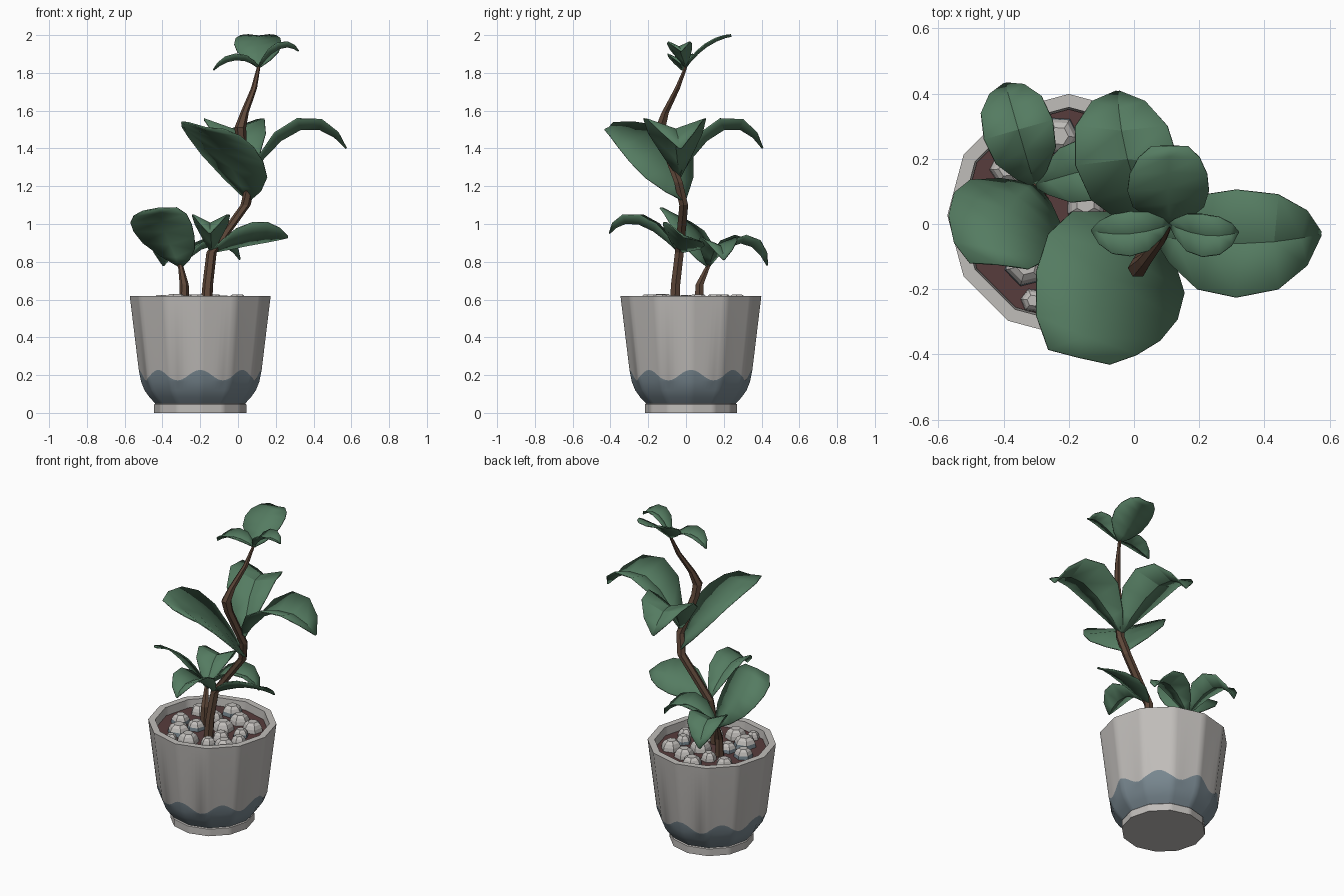
import bpy, math, random
from mathutils import Vector as V

if "Cube" in bpy.data.objects:
    bpy.data.objects.remove(bpy.data.objects["Cube"])

random.seed(11)


def mat(name, c):
    m = bpy.data.materials.new(name)
    m.diffuse_color = (*c, 1)
    m.use_nodes = True
    m.node_tree.nodes["Principled BSDF"].inputs["Base Color"].default_value = m.diffuse_color
    return m


GREY = mat("pot grey", (.53, .51, .49))
BLUE = mat("slate blue", (.19, .245, .28))
SOIL = mat("soil brown", (.095, .045, .045))
BARK = mat("bark brown", (.11, .062, .04))
LEAF = mat("leaf green", (.09, .20, .12))


def make(name, verts, faces, mats, ids=None, smooth=None):
    me = bpy.data.meshes.new(name)
    me.from_pydata(verts, [], faces)
    for m in mats:
        me.materials.append(m)
    if ids:
        for p, i in zip(me.polygons, ids):
            p.material_index = i
    ob = bpy.data.objects.new(name, me)
    bpy.context.collection.objects.link(ob)
    if smooth:
        bpy.ops.object.select_all(action='DESELECT')
        ob.select_set(True)
        bpy.context.view_layer.objects.active = ob
        bpy.ops.object.shade_smooth_by_angle(angle=math.radians(smooth))
    return ob


def skin(name, rings, mats, row_mat=lambda r: 0, smooth=None):
    """Join equal rings of points into a closed tube with end caps."""
    n = len(rings[0])
    verts = [p for r in rings for p in r]
    faces, ids = [], []
    for r in range(len(rings) - 1):
        for i in range(n):
            j = (i + 1) % n
            faces.append((r*n + i, r*n + j, (r+1)*n + j, (r+1)*n + i))
            ids.append(row_mat(r))
    faces += [tuple(reversed(range(n))), tuple(range((len(rings)-1)*n, len(rings)*n))]
    ids += [row_mat(0), row_mat(len(rings) - 2)]
    return make(name, verts, faces, mats, ids, smooth)


# pot: twelve flat sides, cut finely so the glaze edge can wave
CX, CY, COLS = -.2, .026, 96


def pot_ring(r, z):
    pts = []
    for i in range(COLS):
        a = 2 * math.pi * i / COLS
        zz = z(a) if callable(z) else z
        rr = r(zz) if callable(r) else r
        k = rr * math.cos(math.pi/12) / math.cos(a % (math.pi/6) - math.pi/12)
        pts.append((CX + k*math.cos(a), CY + k*math.sin(a), zz))
    return pts


profile = [(.244, 0), (.244, .045), (.238, .05), (.268, .082), (.295, .12), (.313, .165),
           (lambda z: .322 + (z - .2) * .121, lambda a: .2 + .028 * math.cos(8*a)),
           (.373, .62), (.332, .62), (.322, .5)]
skin("pot", [pot_ring(r, z) for r, z in profile], [GREY, BLUE],
     lambda r: 1 if 2 <= r <= 5 else 0, 35)
skin("soil", [pot_ring(.326, .52), pot_ring(.326, .57)], [SOIL])

# stones: low faceted lumps, many with a slate blue skirt
placed = [(-.31, -.235, .036), (-.33, -.125, .064), (-.23, .27, .058), (-.39, .17, .05)]
for _ in range(3000):
    a, d, r = random.uniform(0, 6.28), .26 * math.sqrt(random.random()), random.uniform(.042, .064)
    x, y = CX + d*math.cos(a), CY + d*math.sin(a)
    clear = all(math.hypot(x-u, y-v) > r + w for u, v, w in placed)
    stems = min(math.hypot(x+.165, y+.055), math.hypot(x+.285, y-.07)) > r + .02
    if clear and stems and len(placed) < 16:
        placed.append((x, y, r))
for i, (x, y, r) in enumerate(placed):
    turn, h = random.uniform(0, 1), .032 + r * .6
    rings = [[(x + r*k*math.cos(turn + j*math.pi/3), y + r*k*math.sin(turn + j*math.pi/3), .56 + h*f)
              for j in range(6)] for k, f in ((1.1, 0), (1.0, .5), (.82, .8), (.5, 1))]
    blue = i % 5 in (1, 2)
    skin(f"stone_{i+1}", rings, [GREY, BLUE], lambda q: 1 if blue and q < 1 else 0)


# stems: six-sided tapering tubes along a bent path
def stem(name, path):
    skin(name, [[(x + r*math.cos(k*math.pi/3), y + r*math.sin(k*math.pi/3), z) for k in range(6)]
                for x, y, z, r in path], [BARK])


stem("main_stem", [(-.168, -.06, .55, .031), (-.16, -.055, .68, .028), (-.14, -.035, .85, .027),
                   (.04, -.012, 1.10, .027), (.068, -.04, 1.22, .026), (.018, -.12, 1.44, .028),
                   (.012, -.135, 1.51, .031), (.035, -.11, 1.59, .022), (.085, -.045, 1.72, .016),
                   (.11, 0, 1.835, .009)])
stem("small_stem", [(-.285, .068, .55, .029), (-.285, .072, .68, .024), (-.305, .12, .785, .013)])

# leaves: folded blades on an arched midrib, whose side direction may turn towards the tip
POINTED = ((0, .06), (.12, .45), (.3, .87), (.5, 1), (.7, .88), (.87, .52), (1, .04))
BLUNT = ((0, .08), (.12, .5), (.3, .88), (.5, 1), (.7, .95), (.88, .75), (1, .45))


def leaf(name, base, mid, tip, side, fold, shape=POINTED, end=None):
    base, mid, tip, side = V(base), V(mid), V(tip), V(side)
    end = V(end) if end else side
    ctrl = 2*mid - (base + tip)/2
    verts, faces = [], []
    for t, w in shape:
        p = base*(1-t)**2 + ctrl*2*t*(1-t) + tip*t*t
        tan = (ctrl - base)*(1-t) + (tip - ctrl)*t
        s = side.lerp(end, t**3)
        up = s.cross(tan).normalized()
        verts += [p - s*w + up*fold*w, p, p + s*w + up*fold*w]
    for r in range(len(shape) - 1):
        for c in (0, 1):
            k = 3*r + c
            faces.append((k, k+1, k+4, k+3))
    ob = make(name, verts, faces, [LEAF], None, 28)
    m = ob.modifiers.new("thickness", 'SOLIDIFY')
    m.thickness, m.offset = .007, 0


# small plant
A = (-.305, .12, .775)
leaf("small_leaf_back", A, (-.355, .29, .90), (-.395, .43, .78), (.105, .03, 0), .04)
leaf("small_leaf_left", A, (-.385, .04, .96), (-.415, -.125, 1.085), (.155, -.075, -.02), .02, BLUNT,
     (.2, -.02, .02))
leaf("small_leaf_right", A, (-.13, .17, .89), (.01, .2, .81), (.02, -.095, .0), .04)
# lower tier of the main stem
B = (-.14, -.04, .85)
leaf("lower_leaf_right", B, (.07, -.02, .93), (.265, -.01, .93), (.01, -.11, .06), .02)
leaf("lower_leaf_front", B, (-.145, -.25, 1.0), (-.15, -.405, .95), (-.10, .01, 0), .05)
# middle tier
C = (.065, -.035, 1.25)
leaf("middle_leaf_front", (.05, -.01, 1.13), (-.075, -.17, 1.38), (-.17, -.41, 1.51),
     (-.195, .145, .07), .02, BLUNT, (-.21, .05, .04))
leaf("middle_leaf_back", C, (-.02, .2, 1.5), (-.05, .405, 1.4), (.16, .0, 0), .06)
leaf("middle_leaf_right", C, (.33, -.06, 1.5), (.572, -.03, 1.4), (0, -.165, 0), .06)
# top tier
D = (.11, 0, 1.83)
leaf("top_leaf_back", D, (.105, .11, 1.94), (.11, .24, 1.995), (.125, 0, 0), .015, BLUNT)
leaf("top_leaf_right", D, (.22, -.035, 1.93), (.32, -.025, 1.915), (0, -.065, 0), .03)
leaf("top_leaf_left", D, (-.01, -.03, 1.87), (-.13, -.02, 1.815), (0, .068, 0), .03)
